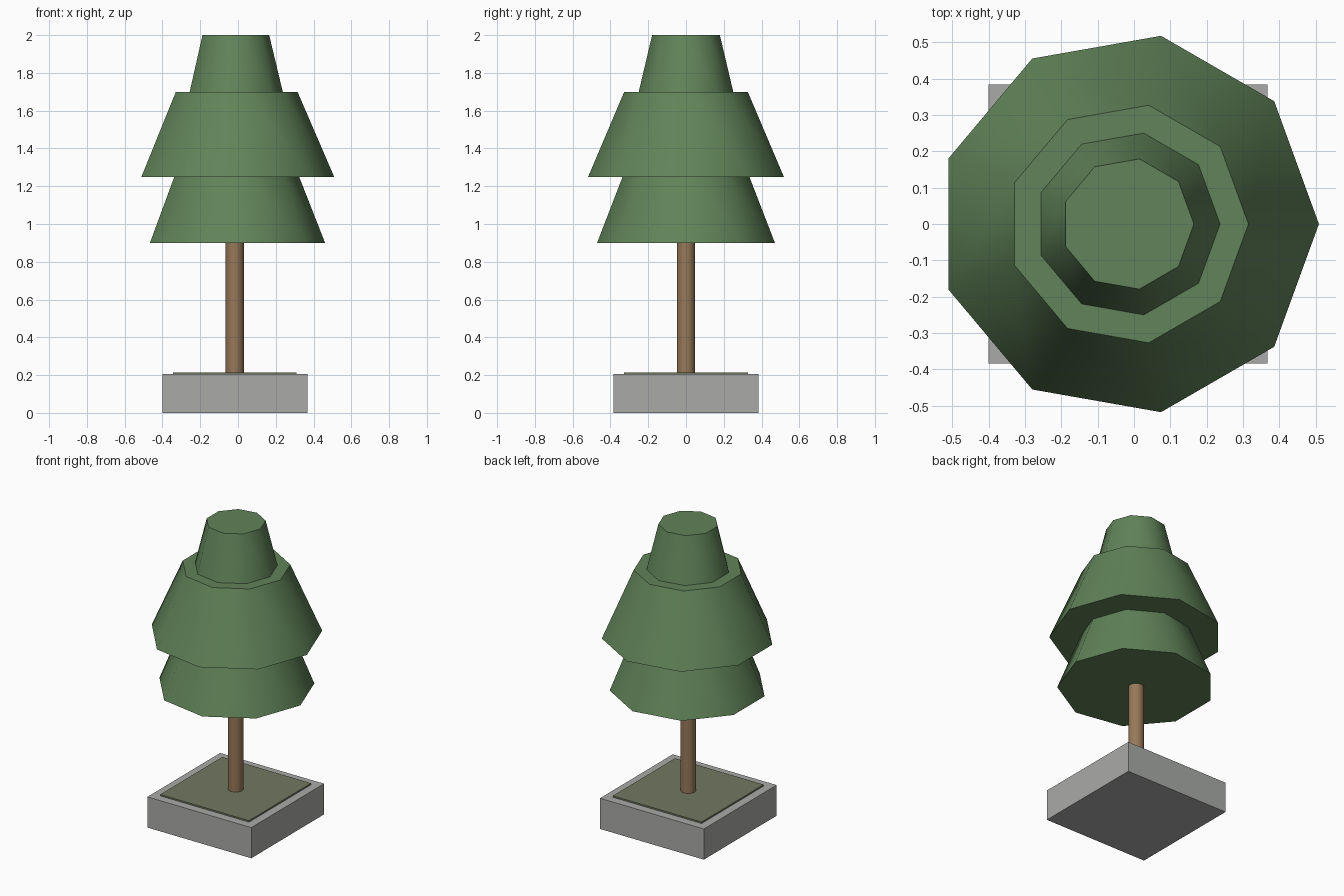
import bpy
import math

cube = bpy.data.objects.get("Cube")
if cube:
    bpy.data.objects.remove(cube, do_unlink=True)

CX = -0.017  # trunk axis


def material(name, color):
    m = bpy.data.materials.new(name)
    m.use_nodes = True
    m.diffuse_color = (*color, 1)
    m.node_tree.nodes["Principled BSDF"].inputs["Base Color"].default_value = (*color, 1)
    return m


green = material("leaf green", (0.12, 0.23, 0.10))
brown = material("bark brown", (0.31, 0.19, 0.10))
grey = material("stone grey", (0.40, 0.41, 0.39))
olive = material("soil olive", (0.17, 0.19, 0.12))


def finish(name, mat):
    obj = bpy.context.object
    obj.name = name
    obj.data.materials.append(mat)
    return obj


def slab(name, half, z0, z1, mat):
    bpy.ops.mesh.primitive_cube_add(size=1, location=(CX, 0, (z0 + z1) / 2))
    bpy.context.object.scale = (2 * half, 2 * half, z1 - z0)
    bpy.ops.object.transform_apply(location=False, rotation=False, scale=True)
    return finish(name, mat)


def frustum(name, sides, r0, r1, z0, z1, mat):
    # turned so that one corner points along +x
    bpy.ops.mesh.primitive_cone_add(vertices=sides, radius1=r0, radius2=r1, depth=z1 - z0,
                                    location=(CX, 0, (z0 + z1) / 2),
                                    rotation=(0, 0, -math.pi / 2))
    bpy.ops.object.shade_smooth_by_angle(angle=math.radians(50))
    return finish(name, mat)


# Planter and soil
slab("planter", 0.384, 0, 0.205, grey)
slab("soil", 0.328, 0.205, 0.215, olive)

# Trunk
frustum("trunk", 16, 0.048, 0.048, 0.21, 0.91, brown)

# Foliage tiers
frustum("lower_foliage", 9, 0.478, 0.34, 0.90, 1.252, green)
frustum("middle_foliage", 9, 0.526, 0.332, 1.25, 1.70, green)
frustum("top_foliage", 9, 0.254, 0.182, 1.70, 2.00, green)
